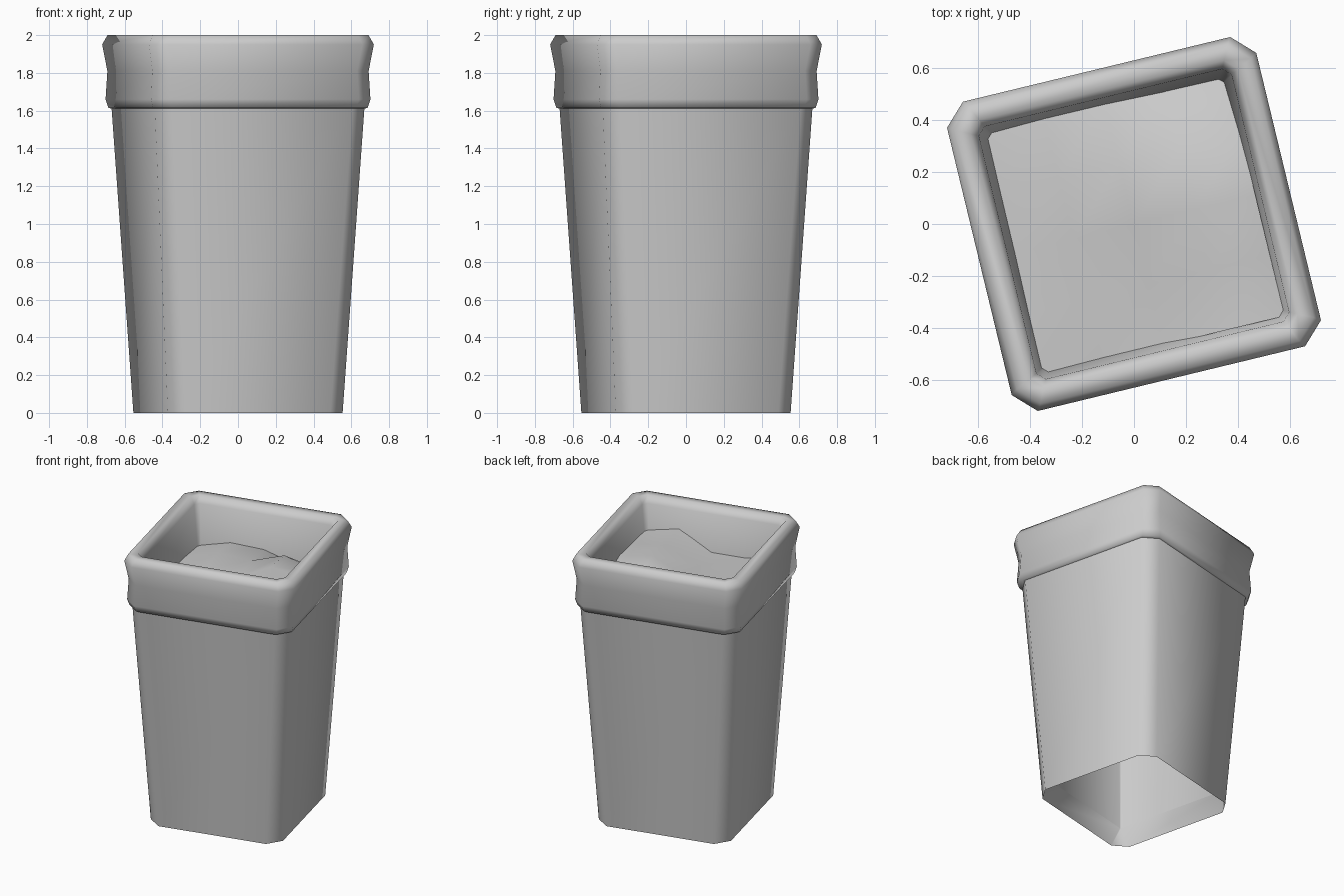
import bpy, bmesh, math

if "Cube" in bpy.data.objects:
    bpy.data.objects.remove(bpy.data.objects["Cube"])

TURN = math.radians(13.6)


def finish(name, bm, angle):
    mesh = bpy.data.meshes.new(name)
    bm.to_mesh(mesh)
    bm.free()
    ob = bpy.data.objects.new(name, mesh)
    bpy.context.collection.objects.link(ob)
    ob.rotation_euler.z = TURN
    bpy.ops.object.select_all(action='DESELECT')
    ob.select_set(True)
    bpy.context.view_layer.objects.active = ob
    bpy.ops.object.shade_smooth_by_angle(angle=math.radians(angle))
    return ob


def loft(name, profile, angle):
    """Stack chamfered squares given as (half width, chamfer, height)."""
    bm = bmesh.new()
    rings = []
    for h, c, z in profile:
        k = h - c
        pts = [(h, -k), (h, k), (k, h), (-k, h), (-h, k), (-h, -k), (-k, -h), (k, -h)]
        rings.append([bm.verts.new((x, y, z)) for x, y in pts])
    for a, b in zip(rings, rings[1:]):
        for i in range(8):
            j = (i + 1) % 8
            bm.faces.new((a[i], a[j], b[j], b[i]))
    return finish(name, bm, angle)


# Tapered outer wall with the inward-sloping lip under the open base
loft("bin_body", [(0.43, 0.006, 0.135), (0.476, 0.088, 0.0), (0.572, 0.085, 1.63)], 50)

# Folded-over rim, continuing down as the inner wall
loft("rim_and_inner_wall", [
    (0.566, 0.083, 1.61), (0.585, 0.083, 1.615), (0.597, 0.083, 1.66),
    (0.589, 0.083, 1.81), (0.612, 0.083, 1.95), (0.587, 0.075, 2.0),
    (0.53, 0.045, 2.0), (0.50, 0.03, 1.95), (0.458, 0.015, 1.55),
    (0.43, 0.006, 0.135)], 60)

# Lumpy contents: rows run from front to back
heights = [
    (1.72, 1.68, 1.68, 1.81, 1.76),
    (1.71, 1.70, 1.68, 1.79, 1.77),
    (1.68, 1.72, 1.70, 1.82, 1.78),
    (1.67, 1.74, 1.72, 1.80, 1.72),
    (1.65, 1.71, 1.70, 1.63, 1.60)]
bm = bmesh.new()
grid = [[bm.verts.new((-0.48 + 0.24 * i, -0.48 + 0.24 * j, z))
         for i, z in enumerate(row)] for j, row in enumerate(heights)]
for j in range(4):
    for i in range(4):
        bm.faces.new((grid[j][i], grid[j][i + 1], grid[j + 1][i + 1], grid[j + 1][i]))
finish("contents", bm, 60)
